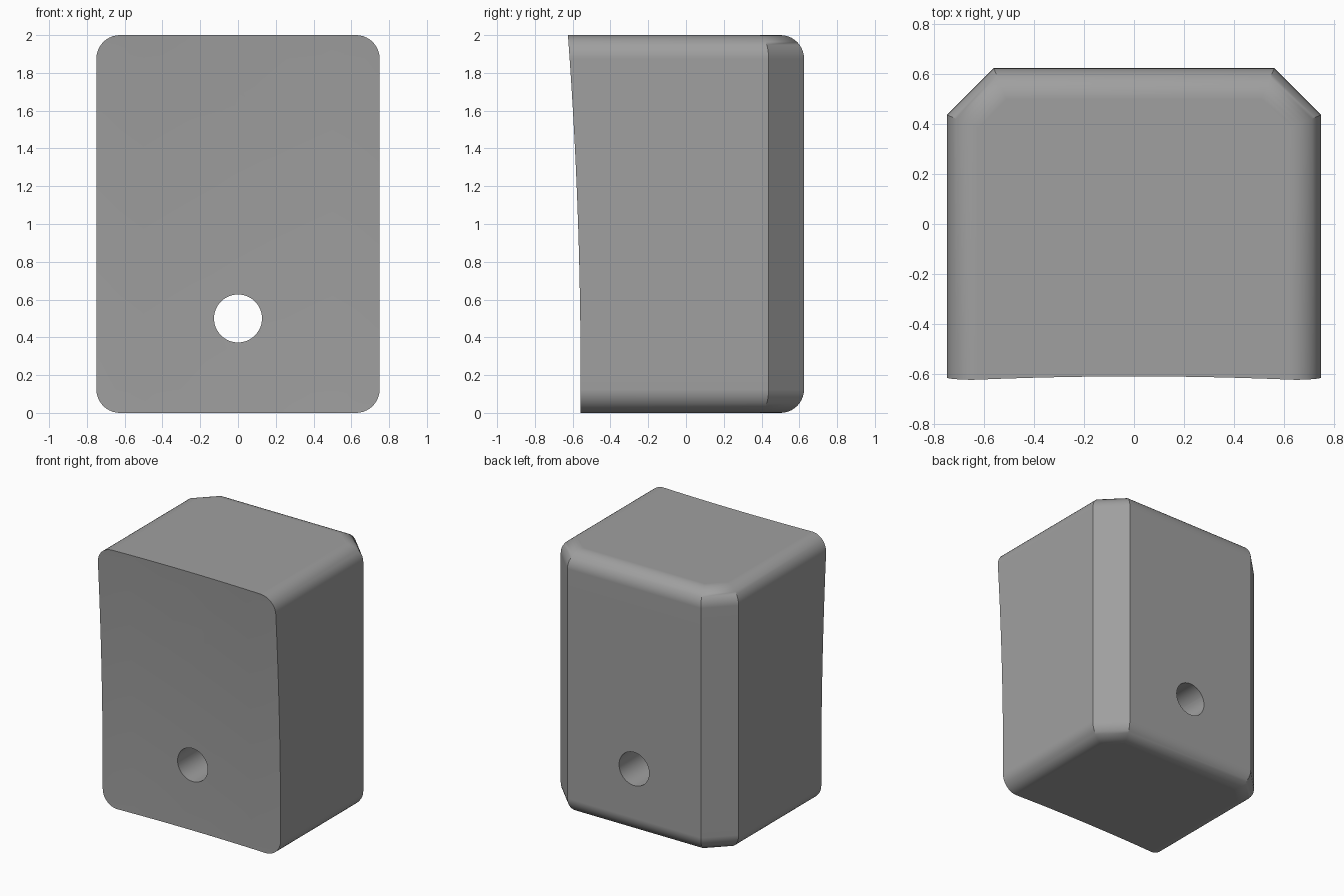
import bpy, bmesh, math

if "Cube" in bpy.data.objects:
    bpy.data.objects.remove(bpy.data.objects["Cube"])

R = 0.125          # fillet radius of top and bottom edges
HW, BACK, CH = 0.75, 0.625, 0.1875   # half width, back plane, corner chamfer
NX = 12            # columns across the front face


def front_y(x, z):
    """Gently dished front face, leaning forward at the top."""
    return -0.558 - 0.0207 * (z - 0.2) ** 2 + 0.014 * (1 - min(1, (x / 0.65) ** 2))


def outline(z, d):
    """Horizontal section at height z, inset by d on sides, chamfers and back."""
    w, t = HW - d, math.tan(math.pi / 8) * d
    pts = [(-w + 2 * w * i / NX) for i in range(NX + 1)]
    pts = [(x, front_y(x, z)) for x in pts]
    pts += [(w, BACK - CH - t), (HW - CH - t, BACK - d),
            (-HW + CH + t, BACK - d), (-w, BACK - CH - t)]
    return [(x, y, z) for x, y in pts]


def make_object(name, bm):
    bmesh.ops.recalc_face_normals(bm, faces=bm.faces)
    mesh = bpy.data.meshes.new(name)
    bm.to_mesh(mesh)
    bm.free()
    ob = bpy.data.objects.new(name, mesh)
    bpy.context.collection.objects.link(ob)
    return ob


# Section heights and insets: bottom fillet, straight walls, top fillet
SEG = 10
arc = [(R * (1 - math.cos(a)), R * (1 - math.sin(a)))
       for a in (math.pi / 2 * i / SEG for i in range(SEG + 1))]
levels = [(z, d) for z, d in arc]
levels += [(R + (2 - 2 * R) * i / 12, 0) for i in range(1, 12)]
levels += [(2 - z, d) for z, d in reversed(arc)]

# Body lofted through the sections
bm = bmesh.new()
rings = [[bm.verts.new(p) for p in outline(z, d)] for z, d in levels]
n = len(rings[0])
for lo, hi in zip(rings, rings[1:]):
    for i in range(n):
        j = (i + 1) % n
        bm.faces.new((lo[i], lo[j], hi[j], hi[i]))
bm.faces.new(rings[0])
bm.faces.new(rings[-1])
# Merge flat wall strips into single faces
bmesh.ops.dissolve_limit(bm, angle_limit=0.001, verts=bm.verts, edges=bm.edges)
block = make_object("block", bm)

grey = bpy.data.materials.new("grey")
grey.diffuse_color = (0.35, 0.35, 0.35, 1)
grey.use_nodes = True
grey.node_tree.nodes["Principled BSDF"].inputs["Base Color"].default_value = grey.diffuse_color
block.data.materials.append(grey)

# Two through holes from front to back
bm = bmesh.new()
for z in (0.5, 1.5):
    verts = bmesh.ops.create_cone(bm, cap_ends=True, segments=48, radius1=0.127,
                                  radius2=0.127, depth=2)["verts"]
    for v in verts:
        v.co = (v.co.x, v.co.z, v.co.y + z)
cutter = make_object("hole_cutter", bm)
cutter.data.materials.append(grey)
cutter.hide_render = True

bpy.context.view_layer.objects.active = block
block.select_set(True)
cut = block.modifiers.new("holes", 'BOOLEAN')
cut.operation, cut.solver, cut.object = 'DIFFERENCE', 'EXACT', cutter
bpy.ops.object.modifier_apply(modifier=cut.name)
bpy.data.objects.remove(cutter)

# Smooth fillets and hole walls, sharp chamfer and rim edges
bpy.ops.object.shade_smooth_by_angle(angle=math.radians(30))
wn = block.modifiers.new("weighted_normals", 'WEIGHTED_NORMAL')
wn.keep_sharp = True
